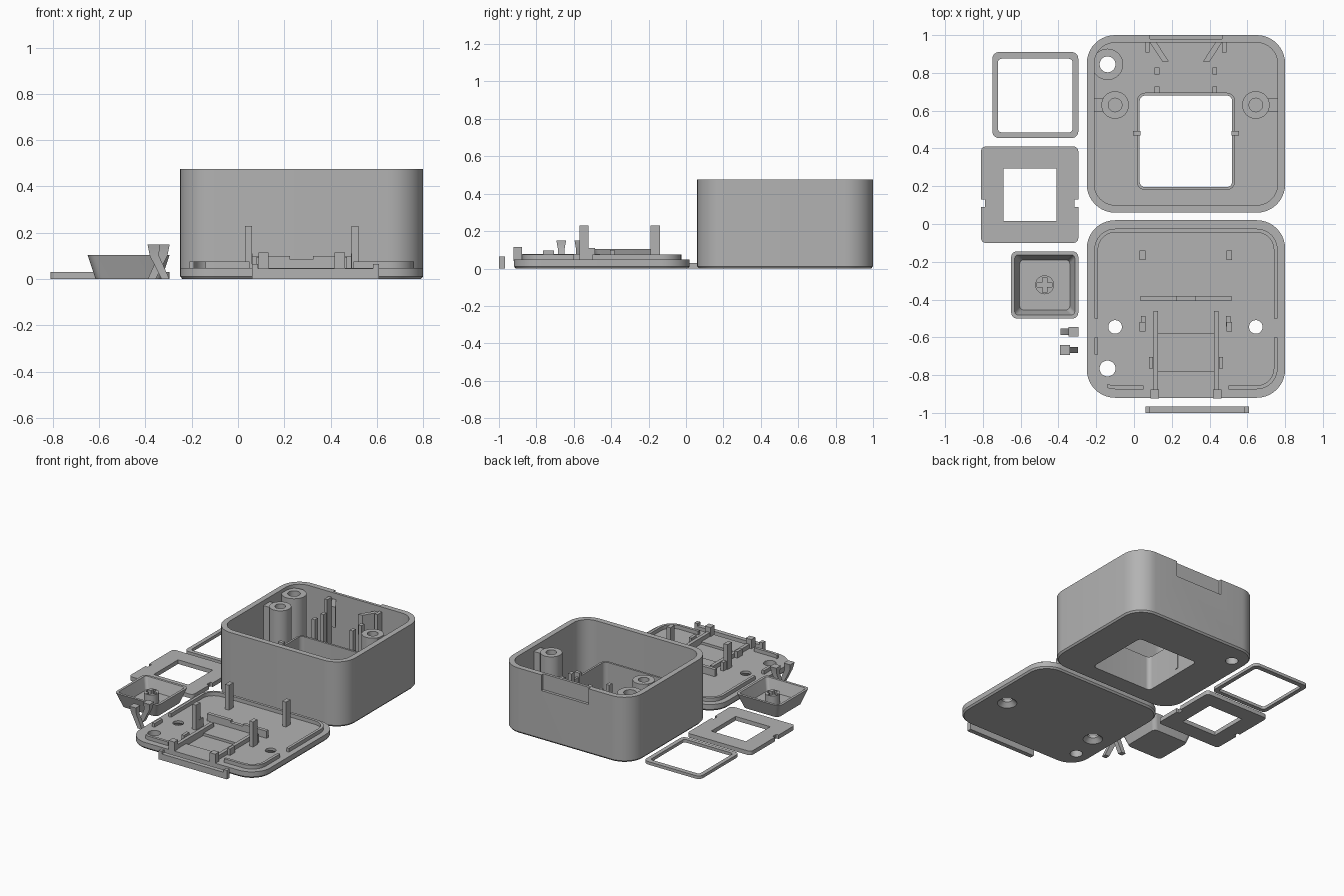
import bpy, bmesh, math
from mathutils import Matrix

cube = bpy.data.objects.get("Cube")
if cube:
    bpy.data.objects.remove(cube, do_unlink=True)

grey = bpy.data.materials.new("light grey plastic")
grey.use_nodes = True
COLOR = (0.45, 0.45, 0.45, 1)
grey.diffuse_color = COLOR
grey.node_tree.nodes["Principled BSDF"].inputs["Base Color"].default_value = COLOR


def rounded(x0, x1, y0, y1, r, n=10):
    """Rounded rectangle outline, counter-clockwise."""
    pts = []
    corners = [(x1 - r, y1 - r), (x0 + r, y1 - r), (x0 + r, y0 + r), (x1 - r, y0 + r)]
    for k, (cx, cy) in enumerate(corners):
        for i in range(n + 1):
            a = math.pi / 2 * (k + i / n)
            pts.append((cx + r * math.cos(a), cy + r * math.sin(a)))
    return pts


def rect(x0, x1, y0, y1):
    return [(x0, y0), (x1, y0), (x1, y1), (x0, y1)]


def circle(x, y, r, n=32):
    return [(x + r * math.cos(math.tau * i / n), y + r * math.sin(math.tau * i / n)) for i in range(n)]


def loft(name, *sections):
    """Closed solid through (outline, height) sections."""
    bm = bmesh.new()
    rings = [[bm.verts.new((x, y, z)) for x, y in pts] for pts, z in sections]
    for a, b in zip(rings, rings[1:]):
        for i in range(len(a)):
            j = (i + 1) % len(a)
            bm.faces.new((a[i], a[j], b[j], b[i]))
    bm.faces.new(rings[0][::-1])
    bm.faces.new(rings[-1])
    bmesh.ops.recalc_face_normals(bm, faces=bm.faces)
    me = bpy.data.meshes.new(name)
    bm.to_mesh(me)
    bm.free()
    me.materials.append(grey)
    ob = bpy.data.objects.new(name, me)
    bpy.context.collection.objects.link(ob)
    finish(ob)
    return ob


def finish(ob):
    for p in ob.data.polygons:
        p.use_smooth = True
    ob.data.set_sharp_from_angle(angle=math.radians(30))


def prism(name, pts, z0, z1):
    return loft(name, (pts, z0), (pts, z1))


def block(name, x, y, w, d, z0, z1):
    return prism(name, rect(x - w / 2, x + w / 2, y - d / 2, y + d / 2), z0, z1)


def cut(ob, *cutters):
    for c in cutters:
        c.hide_render = True
        m = ob.modifiers.new("cut", "BOOLEAN")
        m.operation, m.solver, m.object = "DIFFERENCE", "EXACT", c
    dg = bpy.context.evaluated_depsgraph_get()
    me = bpy.data.meshes.new_from_object(ob.evaluated_get(dg))
    ob.modifiers.clear()
    ob.data = me
    for c in cutters:
        bpy.data.objects.remove(c, do_unlink=True)
    finish(ob)
    return ob


MID = 0.275  # shared centre line of case and lid


def both(name, off, y, w, d, z0, z1):
    for side, s in (("right", -1), ("left", 1)):
        block(f"{side}_{name}", MID + s * off, y, w, d, z0, z1)


# Case shell: chamfered bottom, open top, window, cable hole and rear port
case = loft("case_shell", (rounded(-.24, .79, .07, .99, .14), 0),
            (rounded(-.25, .80, .06, 1, .15), .012), (rounded(-.25, .80, .06, 1, .15), .475))
port = prism("port_cutter", rounded(.13, .42, -.60, -.345, .06), .9, 1.1)
port.data.transform(Matrix(((1, 0, 0, 0), (0, 0, 1, 0), (0, -1, 0, 0), (0, 0, 0, 1))))
port.data.flip_normals()
cut(case, prism("cavity", rounded(-.21, .76, .10, .96, .11), .04, .6),
    prism("window", rounded(.03, .52, .195, .68, .03), -.1, .2),
    prism("cable_hole", circle(-.14, .845, .042), -.1, .2),
    block("port_recess", MID, 1.03, .38, .10, .36, .6), port)

# Collar round the window with side clips
cut(prism("window_collar", rounded(.015, .535, .18, .695, .045), .035, .25),
    prism("collar_hole", rounded(.03, .52, .195, .68, .03), -.1, .5))
both("collar_clip", .26, .48, .04, .025, .04, .28)

# Screw posts, with ribs reaching the side walls
for name, x, y, r, h, floor in (("cable_post", -.14, .845, .083, .042, -.1),
                                ("right_screw_post", -.10, .63, .073, .036, .15),
                                ("left_screw_post", .645, .63, .073, .036, .15)):
    cut(prism(name, circle(x, y, r), .035, .45), prism("bore", circle(x, y, h), floor, .6))
both("post_rib", .465, .63, .06, .075, .035, .44)

# Board supports and port brackets
for y in (.81, .71):
    both("board_support", .153, y, .025, .035, .035, .39)
both("port_post", .203, .935, .022, .055, .035, .44)
for side, s in (("right", -1), ("left", 1)):
    prism(f"{side}_port_bracket", [(MID + s * u, v) for u, v in
          ((.20, .975), (.165, .975), (.09, .86), (.125, .86))], .28, .43)

# Lid plate with chamfered bottom, screw holes and shallow tray
lid = loft("lid_plate", (rounded(-.24, .79, -.91, .01, .14), 0),
           (rounded(-.25, .80, -.92, .02, .15), .012), (rounded(-.25, .80, -.92, .02, .15), .048))
cutters = [prism("cable_hole", circle(-.14, -.765, .042), -.1, .2),
           block("tray", MID, -.68, .30, .20, .03, .2)]
for x in (-.10, .645):
    cutters.append(loft("countersink", (circle(x, -.545, .075), -.01),
                        (circle(x, -.545, .036), .03), (circle(x, -.545, .036), .2)))
cut(lid, *cutters)

# Locating lip, broken by gaps
cut(prism("lid_lip", rounded(-.21, .76, -.875, -.025, .11), .046, .075),
    prism("lip_inside", rounded(-.19, .74, -.855, -.045, .09), 0, .2),
    block("right_gap", -.20, -.55, .1, .10, 0, .2),
    block("left_gap", .75, -.55, .1, .10, 0, .2),
    block("front_gap", MID, -.87, .45, .1, 0, .2),
    prism("corner_gap", rect(-.3, -.14, -1, -.69), 0, .2))

# Lid posts, rails, stops and cross bar
for y in (-.165, -.545):
    both("lid_post", .23, y, .03, .05, .04, .23)
both("upper_stop", .225, -.515, .024, .055, .04, .11)
both("lower_stop", .185, -.735, .022, .06, .04, .095)
both("tray_rail", .16, -.69, .025, .46, .04, .078)
both("front_latch", .165, -.90, .045, .045, .04, .115)
cut(block("cross_bar", MID, -.395, .48, .025, .04, .10),
    block("bar_notch", MID, -.395, .10, .1, .085, .2))

# Loose front strip with raised ends
block("front_strip", .335, -.983, .55, .033, 0, .045)
for x in (.073, .597):
    block("strip_end", x, -.983, .026, .033, .04, .065)

# Thin bezel and notched switch plate
cut(prism("thin_bezel", rounded(-.75, -.295, .455, .91, .035), 0, .022),
    prism("bezel_hole", rounded(-.72, -.325, .485, .875, .02), -.1, .1))
cut(prism("switch_plate", rounded(-.81, -.295, -.10, .41, .025), 0, .03),
    prism("plate_hole", rect(-.69, -.41, .015, .295), -.1, .1),
    block("right_notch", -.81, .11, .04, .04, -.1, .1),
    block("left_notch", -.295, .11, .04, .04, -.1, .1))

# Upturned key cap with cross-socket stem
cut(loft("key_cap", (rounded(-.615, -.33, -.465, -.18, .03), 0),
         (rounded(-.65, -.295, -.50, -.145, .03), .105)),
    loft("cap_cavity", (rounded(-.605, -.34, -.455, -.19, .02), .02),
         (rounded(-.635, -.31, -.485, -.16, .02), .115)))
cut(prism("key_stem", circle(-.473, -.322, .05), .015, .09),
    block("slot_x", -.473, -.322, .08, .025, .03, .2),
    block("slot_y", -.473, -.322, .025, .08, .03, .2))

# Two loose leaning clips
for y, s in ((-.57, 1), (-.667, -1)):
    c = -.343
    loft("loose_clip", (rect(c - s * .03 - .017, c - s * .03 + .017, y - .017, y + .017), 0),
         (rect(c + s * .018 - .02, c + s * .018 + .02, y - .017, y + .017), .10),
         (rect(c + s * .022 - .026, c + s * .022 + .026, y - .026, y + .026), .15))
